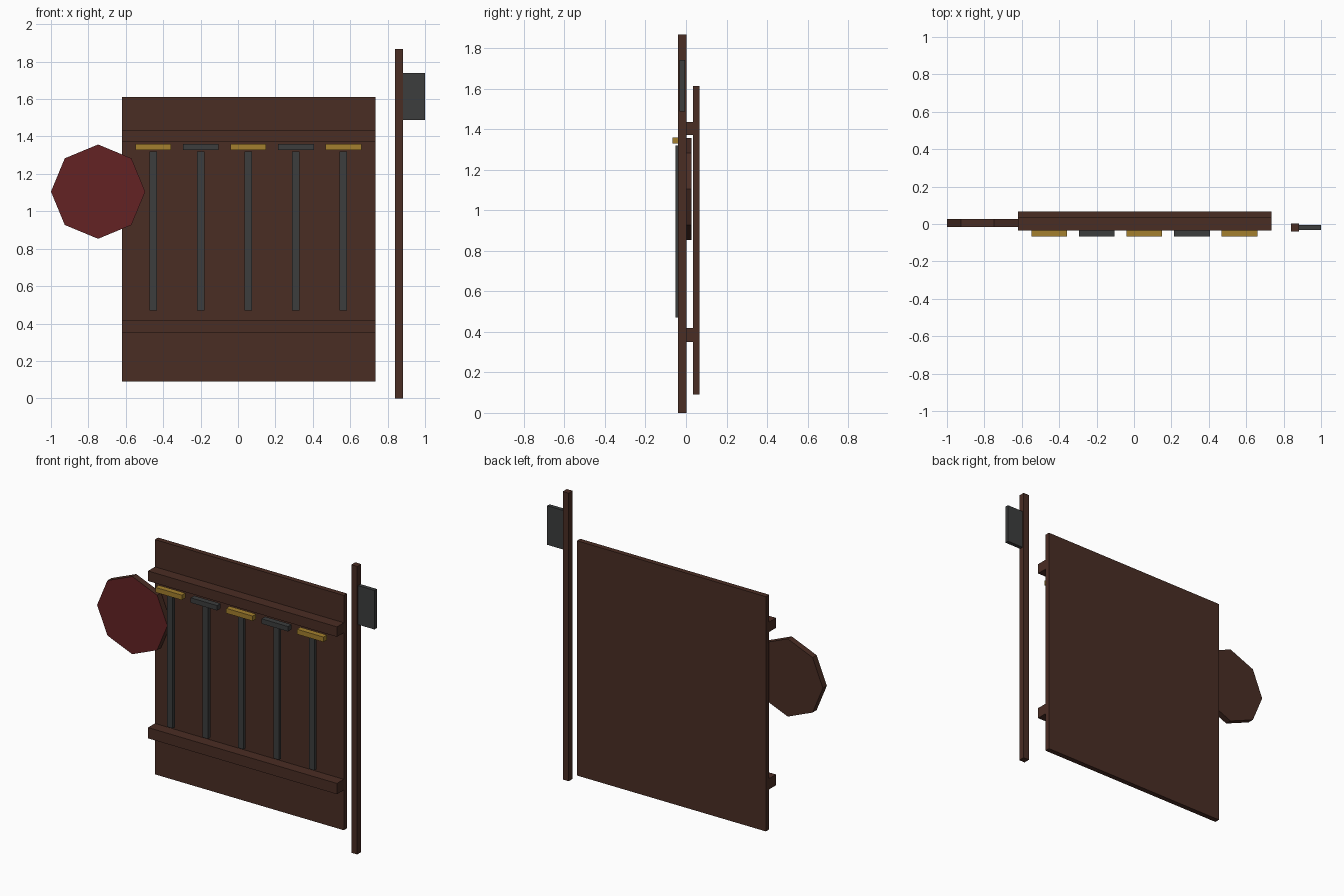
import bpy, bmesh, math

if "Cube" in bpy.data.objects:
    bpy.data.objects.remove(bpy.data.objects["Cube"])


def material(name, rgb):
    m = bpy.data.materials.new(name)
    lin = [((c / 255 + 0.055) / 1.055) ** 2.4 for c in rgb]
    m.diffuse_color = (*lin, 1)
    m.use_nodes = True
    m.node_tree.nodes["Principled BSDF"].inputs["Base Color"].default_value = m.diffuse_color
    return m


wood = material("dark wood", (74, 45, 36))
iron = material("dark iron", (60, 61, 61))
brass = material("brass", (164, 128, 46))
red = material("deep red", (99, 34, 36))


def finish(name, bm, *mats):
    bmesh.ops.recalc_face_normals(bm, faces=bm.faces)
    mesh = bpy.data.meshes.new(name)
    bm.to_mesh(mesh)
    bm.free()
    for m in mats:
        mesh.materials.append(m)
    ob = bpy.data.objects.new(name, mesh)
    bpy.context.collection.objects.link(ob)
    return ob


def box(name, x, y, z, mat):
    """Box from (min, max) ranges on each axis."""
    bm = bmesh.new()
    bmesh.ops.create_cube(bm, size=1)
    for v in bm.verts:
        v.co = [r[0] + (c + 0.5) * (r[1] - r[0]) for c, r in zip(v.co, (x, y, z))]
    return finish(name, bm, mat)


# Back board with two rails across its front
WIDTH = (-0.62, 0.735)
box("back_board", WIDTH, (0.034, 0.067), (0.09, 1.612), wood)
box("lower_rail", WIDTH, (-0.036, 0.034), (0.35, 0.42), wood)
box("upper_rail", WIDTH, (-0.036, 0.034), (1.37, 1.435), wood)

# Row of hanging tools, heads alternating brass and iron
for i in range(5):
    cx = -0.452 + 0.254 * i
    box(f"tool_shaft_{i + 1}", (cx - 0.02, cx + 0.02), (-0.052, -0.03), (0.47, 1.32), iron)
    box(f"tool_head_{i + 1}", (cx - 0.095, cx + 0.095), (-0.066, -0.03), (1.328, 1.36),
        iron if i % 2 else brass)

# Octagonal shield: wooden body with a red front face
bm = bmesh.new()
ring = [bm.verts.new((-0.748 + 0.252 * math.cos(i * math.pi / 4), -0.015,
                      1.105 + 0.252 * math.sin(i * math.pi / 4))) for i in range(8)]
front = bm.faces.new(ring)
ext = bmesh.ops.extrude_face_region(bm, geom=[front], use_keep_orig=True)
bmesh.ops.translate(bm, vec=(0, 0.041, 0),
                    verts=[g for g in ext["geom"] if isinstance(g, bmesh.types.BMVert)])
for f in bm.faces:
    f.material_index = int(f.calc_center_median().y < -0.014)
finish("shield", bm, wood, red)

# Free-standing pole with an iron blade
box("pole", (0.84, 0.882), (-0.039, 0.002), (0, 1.867), wood)
box("pole_blade", (0.882, 1.0), (-0.031, -0.006), (1.487, 1.74), iron)
